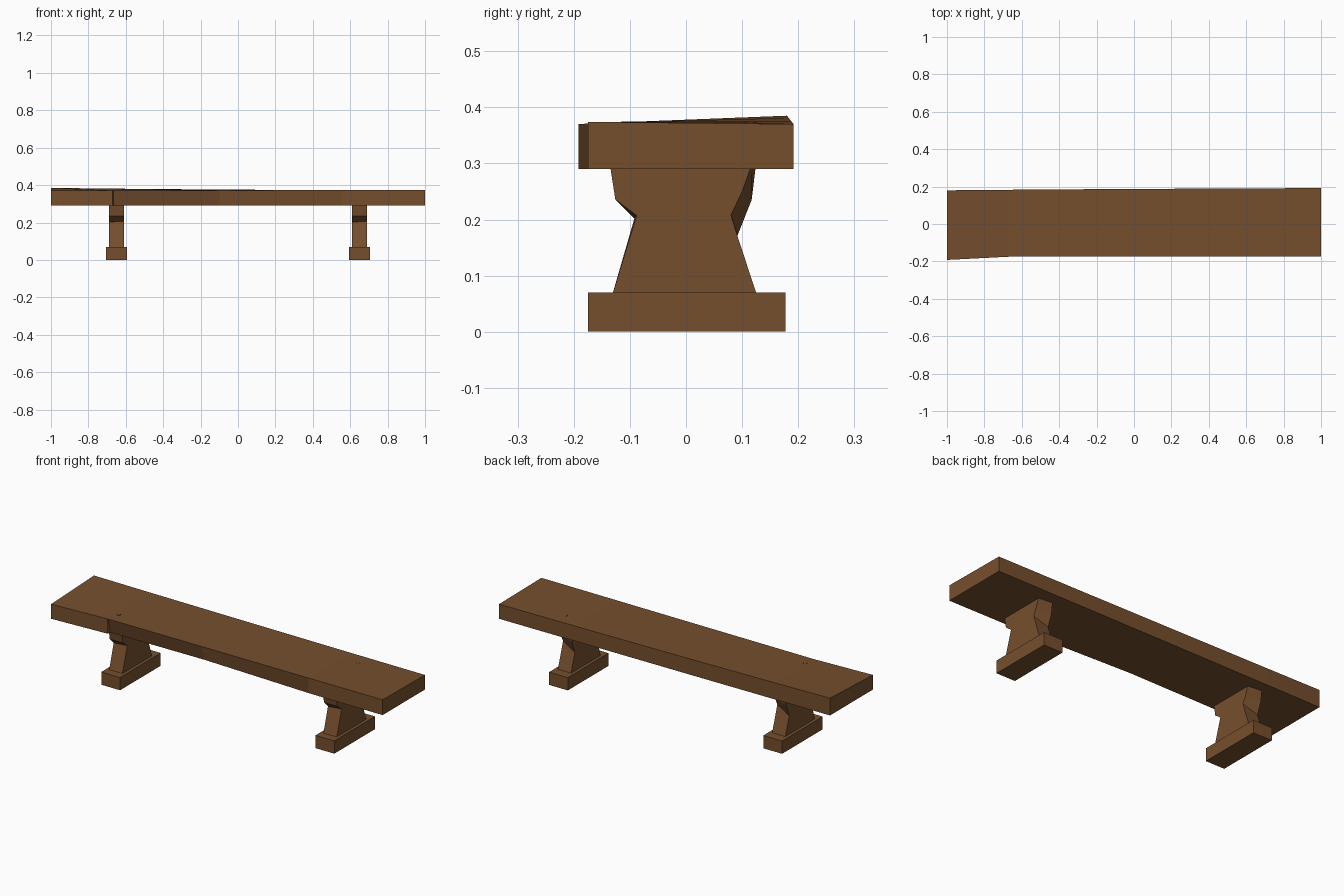
import bpy, bmesh

if "Cube" in bpy.data.objects:
    bpy.data.objects.remove(bpy.data.objects["Cube"])

wood = bpy.data.materials.new("brown wood")
wood.diffuse_color = (0.18, 0.078, 0.027, 1)
wood.use_nodes = True
wood.node_tree.nodes["Principled BSDF"].inputs["Base Color"].default_value = wood.diffuse_color


def loft(name, rings):
    """Join matching rings of points into a closed solid."""
    bm = bmesh.new()
    loops = [[bm.verts.new(p) for p in r] for r in rings]
    n = len(loops[0])
    for a, b in zip(loops, loops[1:]):
        for i in range(n):
            j = (i + 1) % n
            bm.faces.new((a[i], a[j], b[j], b[i]))
    bm.faces.new(loops[0])
    bm.faces.new(loops[-1])
    bmesh.ops.recalc_face_normals(bm, faces=bm.faces)
    me = bpy.data.meshes.new(name)
    bm.to_mesh(me)
    bm.free()
    me.materials.append(wood)
    ob = bpy.data.objects.new(name, me)
    bpy.context.collection.objects.link(ob)
    return ob


# rough plank: x, front bottom y, front top y, back y, front top z, back top z
stations = [
    (-1.0, -0.192, -0.192, 0.180, 0.370, 0.385),
    (-0.67, -0.175, -0.175, 0.183, 0.371, 0.381),
    (-0.665, -0.155, -0.174, 0.183, 0.371, 0.381),
    (-0.1, -0.150, -0.174, 0.187, 0.372, 0.376),
    (0.55, -0.174, -0.175, 0.190, 0.373, 0.372),
    (1.0, -0.175, -0.175, 0.192, 0.374, 0.370),
]
loft("seat_plank", [[(x, fb, 0.29), (x, bk, 0.29), (x, bk, zb), (x, ft, zf)]
                    for x, fb, ft, bk, zf, zb in stations])

# hewn leg profiles (y, z): inner and outer faces differ slightly
inner = [(-0.133, 0.06), (0.128, 0.06), (0.092, 0.17), (0.092, 0.172),
         (0.117, 0.235), (0.125, 0.30), (-0.136, 0.30), (-0.126, 0.236),
         (-0.092, 0.202)]
outer = [(-0.133, 0.06), (0.128, 0.06), (0.092, 0.17), (0.080, 0.208),
         (0.100, 0.25), (0.118, 0.30), (-0.136, 0.30), (-0.126, 0.236),
         (-0.088, 0.207)]
for side, cx in (("left", -0.65), ("right", 0.65)):
    loft(side + "_leg", [[(cx - 0.04, y, z) for y, z in inner],
                         [(cx + 0.04, y, z) for y, z in outer]])
    # foot block
    loft(side + "_foot", [[(x, -0.175, 0), (x, 0.177, 0),
                           (x, 0.177, 0.07), (x, -0.175, 0.07)]
                          for x in (cx - 0.057, cx + 0.057)])

# tiny peg ends showing through the seat
for name, x, y, z in (("left_peg", -0.65, -0.105, 0.375), ("right_peg", 0.65, 0.115, 0.374)):
    bpy.ops.mesh.primitive_cylinder_add(vertices=6, radius=0.011, depth=0.03,
                                        location=(x, y, z - 0.015))
    peg = bpy.context.object
    peg.name = name
    peg.data.materials.append(wood)
